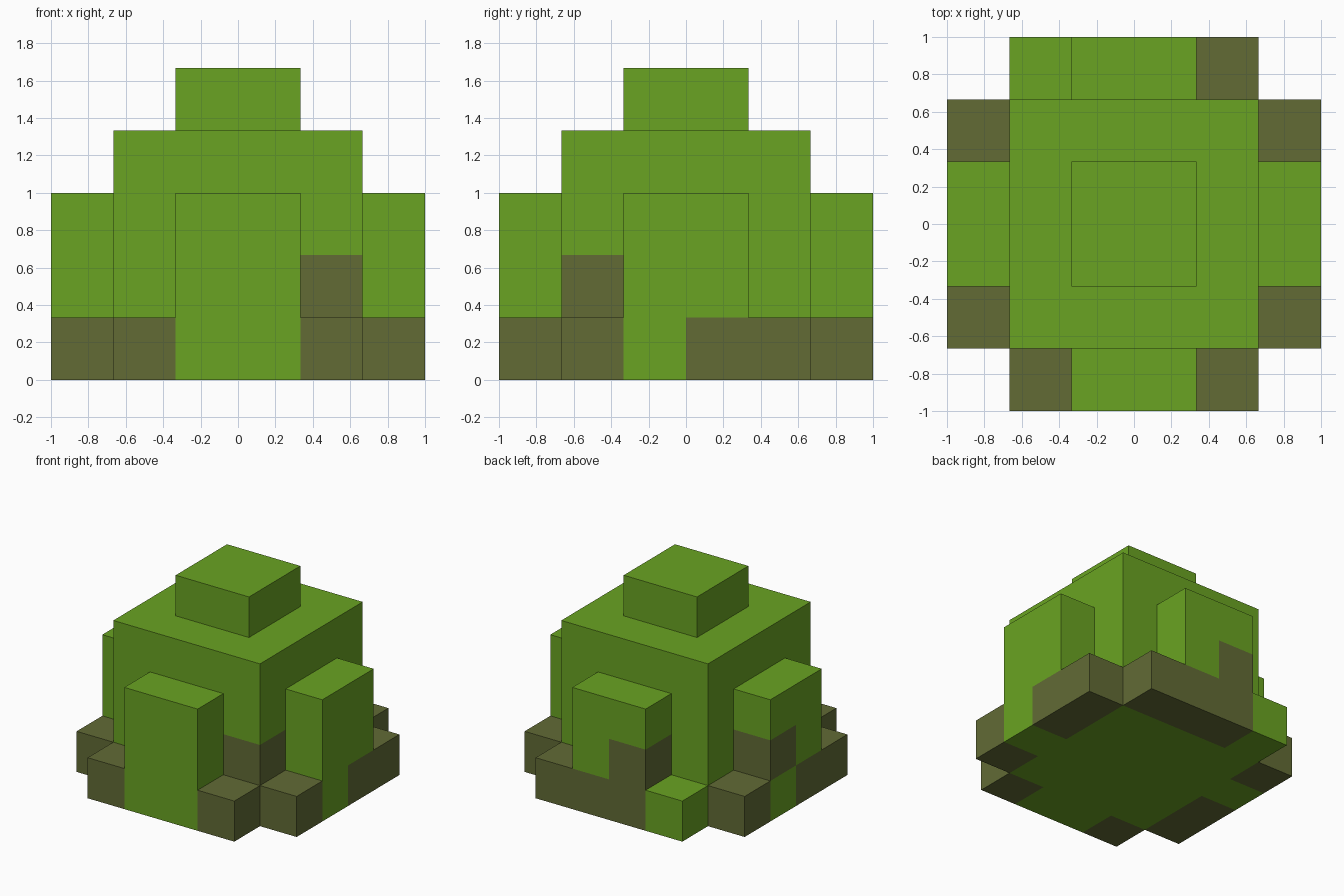
import bpy
import bmesh
from itertools import product
from math import radians
from mathutils import Vector

if "Cube" in bpy.data.objects:
    bpy.data.objects.remove(bpy.data.objects["Cube"], do_unlink=True)

UNIT = 1 / 3   # edge of one block; the model is 6 blocks wide
LAST = 5


def make_material(name, color):
    mat = bpy.data.materials.new(name)
    mat.use_nodes = True
    mat.diffuse_color = color
    mat.node_tree.nodes["Principled BSDF"].inputs["Base Color"].default_value = color
    return mat


MATERIALS = [make_material("leaf green", (0.144, 0.371, 0.016, 1)),
             make_material("moss brown", (0.122, 0.147, 0.036, 1))]


def block(xs, ys, zs):
    """All cells in inclusive index ranges."""
    return set(product(*(range(a, b + 1) for a, b in (xs, ys, zs))))


def quarter_turns(cells, count):
    for _ in range(count):
        cells = {(LAST - y, x, z) for x, y, z in cells}
    return cells


# Core and cap
parts = {"body": block((1, 4), (1, 4), (0, 3)),
         "cap": block((2, 3), (2, 3), (4, 4))}

# The same column and pair of feet on each of the four sides
column = block((2, 3), (0, 0), (0, 2))
feet = {(1, 0, 0), (4, 0, 0)}
for turn, side in enumerate(("front", "left", "back", "right")):
    parts[side + "_column"] = quarter_turns(column, turn)
    parts[side + "_feet"] = quarter_turns(feet, turn)

occupied = set().union(*parts.values())

# Brown ground ring with green gaps, plus a few raised brown patches
GREEN_GROUND = {(2, 0), (3, 0), (5, 2), (1, 5), (0, 3)}
BROWN_RAISED = {(4, 1, 1), (2, 5, 1), (0, 3, 1)}


def is_brown(cell):
    x, y, z = cell
    outer = x in (0, LAST) or y in (0, LAST)
    return cell in BROWN_RAISED or (z == 0 and outer and (x, y) not in GREEN_GROUND)


def add_cell(bm, cell):
    """Add only the faces of a cell that are exposed."""
    centre = Vector(cell) + Vector((0.5, 0.5, 0.5))
    for axis, sign in product(range(3), (-1, 1)):
        normal = Vector((0, 0, 0))
        normal[axis] = sign
        if tuple(int(c + n) for c, n in zip(cell, normal)) in occupied:
            continue
        u = Vector((0, 0, 0))
        u[(axis + 1) % 3] = 0.5
        v = normal.cross(u)
        mid = centre + normal / 2
        corners = (mid - u - v, mid + u - v, mid + u + v, mid - u + v)
        face = bm.faces.new([bm.verts.new((c - Vector((3, 3, 0))) * UNIT) for c in corners])
        face.material_index = int(is_brown(cell))


def build_part(name, cells):
    bm = bmesh.new()
    for cell in sorted(cells):
        add_cell(bm, cell)
    bmesh.ops.remove_doubles(bm, verts=bm.verts, dist=0.001)
    # Merge flat areas of one colour
    bmesh.ops.dissolve_limit(bm, angle_limit=radians(1), verts=bm.verts,
                             edges=bm.edges, delimit={"MATERIAL"})
    mesh = bpy.data.meshes.new(name)
    bm.to_mesh(mesh)
    bm.free()
    for mat in MATERIALS:
        mesh.materials.append(mat)
    bpy.context.collection.objects.link(bpy.data.objects.new(name, mesh))


for part_name, part_cells in parts.items():
    build_part(part_name, part_cells)
